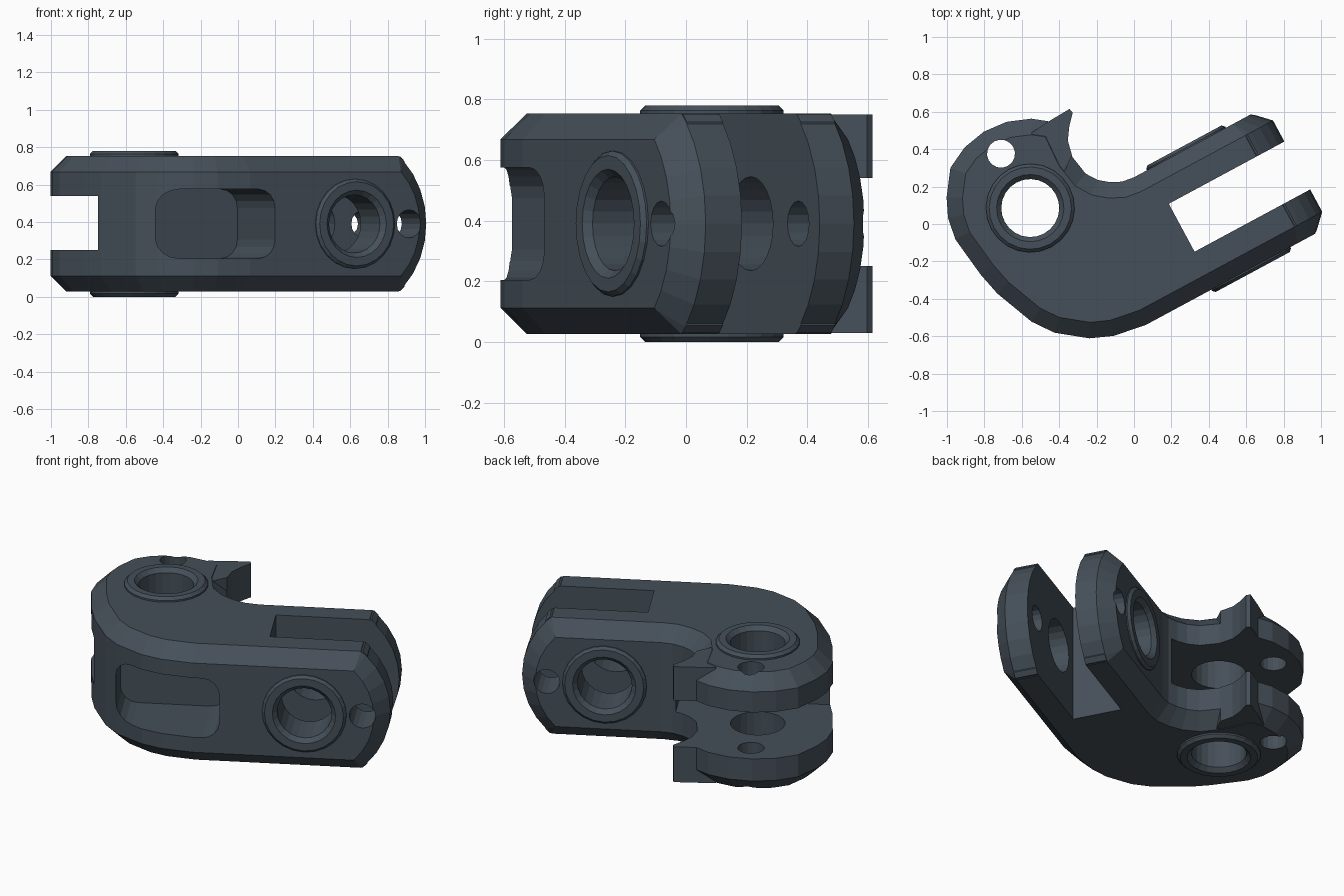
import bpy, bmesh, math
from mathutils import Matrix

if "Cube" in bpy.data.objects:
    bpy.data.objects.remove(bpy.data.objects["Cube"])

ANGLE = math.radians(28.3)      # the arm's heading in plan
ZC, HALF = 0.39, 0.363          # mid height and half thickness
KNUCKLE = (-0.448, 0.338)       # upright pin (s, t)
ARM_S = 0.437                   # cross pin position along the arm
T0, T1 = -0.505, 0.22           # arm side faces


def finish(bm, name):
    bmesh.ops.recalc_face_normals(bm, faces=bm.faces[:])
    me = bpy.data.meshes.new(name)
    bm.to_mesh(me)
    bm.free()
    ob = bpy.data.objects.new(name, me)
    bpy.context.collection.objects.link(ob)
    return ob


def place(a, b, h, axis):
    return (a, b, h) if axis == 'Z' else (a, h, b)


def prism(name, pts, h0, h1, axis='Z', chamfer=0):
    bm = bmesh.new()
    lo = [bm.verts.new(place(a, b, h0, axis)) for a, b in pts]
    hi = [bm.verts.new(place(a, b, h1, axis)) for a, b in pts]
    n = len(pts)
    caps = [bm.faces.new(lo), bm.faces.new(hi)]
    for i in range(n):
        j = (i + 1) % n
        bm.faces.new((lo[i], lo[j], hi[j], hi[i]))
    bmesh.ops.recalc_face_normals(bm, faces=bm.faces[:])
    if chamfer:
        edges = [e for f in caps for e in f.edges]
        bmesh.ops.bevel(bm, geom=edges, offset=chamfer, segments=1,
                        affect='EDGES', clamp_overlap=False)
    return finish(bm, name)


def lathe(name, profile, centre, axis='Z', n=24):
    # stacked rings given as (radius, height)
    bm = bmesh.new()
    rings = []
    for r, h in profile:
        rings.append([bm.verts.new(place(centre[0] + r * math.cos(k * math.tau / n),
                                         centre[1] + r * math.sin(k * math.tau / n), h, axis))
                      for k in range(n)])
    for p, q in zip(rings, rings[1:]):
        for k in range(n):
            m = (k + 1) % n
            bm.faces.new((p[k], p[m], q[m], q[k]))
    bm.faces.new(rings[0])
    bm.faces.new(rings[-1])
    return finish(bm, name)


def box(name, s, t, z):
    return prism(name, [(s[0], t[0]), (s[1], t[0]), (s[1], t[1]), (s[0], t[1])], *z)


def combine(ob, other, op):
    mod = ob.modifiers.new("bool", 'BOOLEAN')
    mod.operation, mod.object, mod.solver = op, other, 'EXACT'
    bpy.context.view_layer.objects.active = ob
    bpy.ops.object.modifier_apply(modifier=mod.name)
    bpy.data.objects.remove(other)


# L-shaped body with chamfered rims
arc = [(KNUCKLE[0] + 0.478 * math.cos(math.radians(a)),
        KNUCKLE[1] + 0.478 * math.sin(math.radians(a))) for a in range(45, 126, 16)]
outline = [(1.2, T0), (1.2, T1), (0.118, T1), (0.05, 0.23), (-0.01, 0.26), (-0.06, 0.3),
           (-0.1, 0.36), (-0.12, 0.47)] + arc + [
           (-0.815, 0.6), (-0.86, 0.5), (-0.88, 0.38), (-0.85, 0.15), (-0.82, 0.02),
           (-0.73, -0.2), (-0.65, -0.31), (-0.5, -0.425), (-0.38, -0.475), (-0.2, T0)]
body = prism("hinge_link", outline, ZC - HALF, ZC + HALF, chamfer=0.085)

# Rounded, chamfered arm end
trim = box("trim", (ARM_S + 0.003, 1.4), (-1, 1), (-0.5, 1.3))
disc = lathe("disc", [(0.375, T0 - 0.02), (0.48, T0 + 0.085),
                      (0.48, T1 - 0.085), (0.375, T1 + 0.02)], (ARM_S, ZC), 'T', 32)
combine(trim, disc, 'DIFFERENCE')
combine(body, trim, 'DIFFERENCE')

# Pin bosses
combine(body, lathe("boss", [(0.22, 0), (0.237, 0.017), (0.237, 0.763), (0.22, 0.78)],
                    KNUCKLE), 'UNION')
combine(body, lathe("boss", [(0.225, T0 - 0.022), (0.24, T0 - 0.007),
                             (0.24, T1 + 0.007), (0.225, T1 + 0.022)],
                    (ARM_S, ZC), 'T'), 'UNION')

# Stop hooks on the knuckle and stop ears on the arm tips
hook = [(-0.3, 0.5), (-0.25, 0.69), (-0.13, 0.7), (-0.012, 0.705), (-0.006, 0.68),
        (-0.06, 0.62), (-0.1, 0.56), (-0.118, 0.48), (-0.2, 0.42)]
combine(body, prism("hook", hook, ZC - HALF + 0.003, ZC + HALF - 0.003), 'UNION')
for sgn in (-1, 1):
    ear = [(0.55, 0.2), (0.55, 0.36), (0.76, 0.36), (0.785, 0.335), (0.785, 0.29), (0.74, 0.2)]
    combine(body, prism("ear", [(s, ZC + sgn * z) for s, z in ear],
                        T0 + 0.085, T1 - 0.085, 'T'), 'UNION')

# Fork slots
combine(body, box("slot", (0.215, 1.5), (-0.284, 0.007), (-0.5, 1.5)), 'DIFFERENCE')
combine(body, box("slot", (-1.5, 0.03), (0.045, 1.5), (0.25, 0.54)), 'DIFFERENCE')

# Pin holes with flared rims, and small retaining holes
flare = lambda a, b: [(0.21, a - 0.03), (0.155, a + 0.025), (0.155, b - 0.025), (0.21, b + 0.03)]
combine(body, lathe("hole", flare(0, 0.78), KNUCKLE), 'DIFFERENCE')
combine(body, lathe("hole", flare(T0 - 0.022, T1 + 0.022), (ARM_S, ZC), 'T'), 'DIFFERENCE')
combine(body, lathe("hole", [(0.075, -0.2), (0.075, 1)],
                    (KNUCKLE[0], KNUCKLE[1] + 0.33), n=16), 'DIFFERENCE')
combine(body, lathe("hole", [(0.075, -1), (0.075, 1)],
                    (ARM_S + 0.33, ZC), 'T', 16), 'DIFFERENCE')

# Rounded pocket in the outer face of the bend
pocket = []
for i, (cs, cz) in enumerate([(-0.147, 0.475), (-0.56, 0.475), (-0.56, 0.305), (-0.147, 0.305)]):
    for k in range(5):
        a = math.radians(90 * i + 22.5 * k)
        pocket.append((cs + 0.1 * math.cos(a), cz + 0.1 * math.sin(a)))
combine(body, prism("pocket", pocket, -1, -0.08, 'T'), 'DIFFERENCE')

# Turn the link to its heading
body.data.transform(Matrix.Rotation(ANGLE, 4, 'Z'))
body.data.materials.clear()
mat = bpy.data.materials.new("dark_slate")
mat.diffuse_color = (0.06, 0.08, 0.1, 1)
mat.use_nodes = True
mat.node_tree.nodes["Principled BSDF"].inputs["Base Color"].default_value = mat.diffuse_color
body.data.materials.append(mat)
for p in body.data.polygons:
    p.use_smooth = False
    p.material_index = 0
